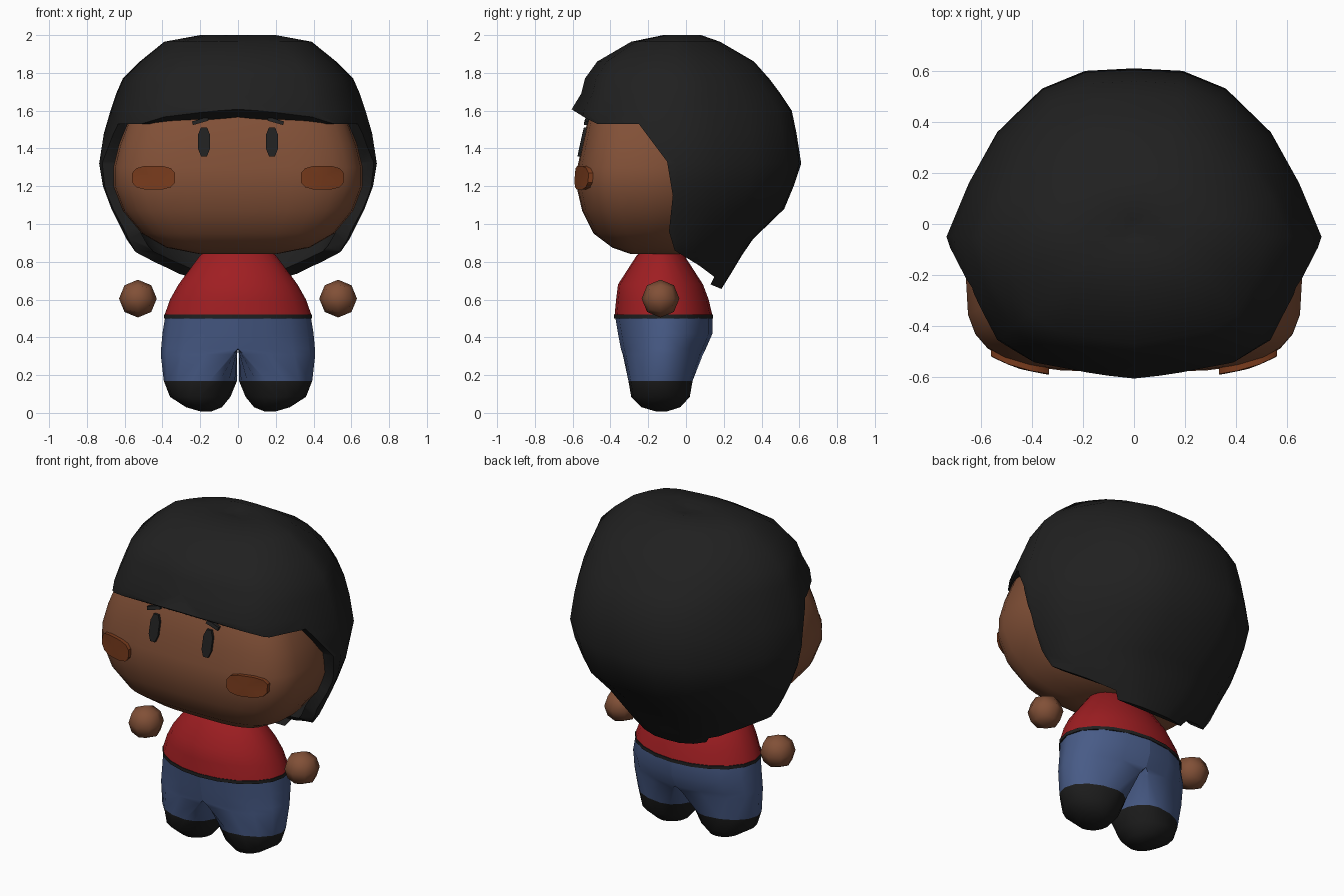
import bpy, bmesh, math
from mathutils import Vector
from mathutils.bvhtree import BVHTree

if "Cube" in bpy.data.objects:
    bpy.data.objects.remove(bpy.data.objects["Cube"])


def material(name, rgb):
    m = bpy.data.materials.new(name)
    m.diffuse_color = (*rgb, 1)
    m.use_nodes = True
    m.node_tree.nodes["Principled BSDF"].inputs["Base Color"].default_value = m.diffuse_color
    return m


BLACK = material("hair black", (0.0145, 0.0145, 0.0145))
SHOE = material("shoe black", (0.012, 0.012, 0.012))
SKIN = material("brown skin", (0.22, 0.08, 0.038))
BLUSH = material("cheek blush", (0.19, 0.044, 0.012))
RED = material("shirt red", (0.35, 0.013, 0.016))
BLUE = material("trouser blue", (0.064, 0.104, 0.24))


def smooth(ob, angle):
    bpy.ops.object.select_all(action='DESELECT')
    ob.select_set(True)
    bpy.context.view_layer.objects.active = ob
    bpy.ops.object.shade_smooth_by_angle(angle=math.radians(angle))


def finish(bm, name, mats, angle=45):
    bmesh.ops.recalc_face_normals(bm, faces=bm.faces[:])
    me = bpy.data.meshes.new(name)
    bm.to_mesh(me)
    bm.free()
    ob = bpy.data.objects.new(name, me)
    bpy.context.collection.objects.link(ob)
    for m in mats:
        me.materials.append(m)
    smooth(ob, angle)
    return ob


def loft(rings):
    """Skin a list of equal-length point rings and close both ends."""
    bm = bmesh.new()
    rows = [[bm.verts.new(p) for p in r] for r in rings]
    n = len(rows[0])
    for a, b in zip(rows, rows[1:]):
        for i in range(n):
            bm.faces.new((a[i], a[(i + 1) % n], b[(i + 1) % n], b[i]))
    for r in (rows[0], rows[-1]):
        c = bm.verts.new(sum((v.co for v in r), Vector()) / n)
        for i in range(n):
            bm.faces.new((r[i], r[(i + 1) % n], c))
    return bm


def spow(v, e):
    return math.copysign(abs(v) ** (2 / e), v)


def ring(z, w, y0, y1, yc=None, n=20, ef=2.0, eb=2.0):
    """Rounded cross-section with separate front and back curvature."""
    yc = (y0 + y1) / 2 if yc is None else yc
    pts = []
    for i in range(n):
        a = 2 * math.pi * i / n
        c, s = math.cos(a), math.sin(a)
        e, d = (eb, y1 - yc) if s > 0 else (ef, yc - y0)
        pts.append(Vector((spow(c, e) * w, spow(s, e) * d + yc, z)))
    return pts


# Head: broad and flat-fronted
head_rows = [(0.84, 0.20, -0.29, 0.00), (0.875, 0.38, -0.39, 0.10), (0.95, 0.51, -0.49, 0.20),
             (1.07, 0.61, -0.55, 0.32), (1.20, 0.66, -0.58, 0.40), (1.30, 0.66, -0.575, 0.42),
             (1.42, 0.63, -0.55, 0.42), (1.55, 0.58, -0.52, 0.40), (1.72, 0.46, -0.42, 0.30),
             (1.85, 0.25, -0.28, 0.12)]
bm = loft([ring(z, w, a, b, -0.19, 28, 3.5, 2.0) for z, w, a, b in head_rows])
bmesh.ops.recalc_face_normals(bm, faces=bm.faces[:])
head_tree = BVHTree.FromBMesh(bm)
finish(bm, "head", [SKIN], 60)

# Hair: full shell, with the face opening and hem cut away
hair_rows = [(1.985, 0.04, -0.06, 0.02), (2.00, 0.20, -0.12, 0.08), (1.965, 0.39, -0.29, 0.18),
             (1.86, 0.52, -0.47, 0.36), (1.77, 0.61, -0.535, 0.44), (1.69, 0.645, -0.555, 0.50),
             (1.60, 0.675, -0.61, 0.56), (1.48, 0.71, -0.60, 0.585), (1.32, 0.735, -0.58, 0.61),
             (1.20, 0.715, -0.56, 0.57), (1.08, 0.67, -0.52, 0.52), (0.92, 0.59, -0.45, 0.355),
             (0.84, 0.535, -0.40, 0.30), (0.74, 0.43, -0.35, 0.24), (0.66, 0.33, -0.3, 0.19),
             (0.60, 0.26, -0.25, 0.15)]
half = [(0, 1), (0.26, 0.985), (0.49, 0.88), (0.73, 0.62), (0.88, 0.32), (1, 0),
        (0.90, -0.41), (0.77, -0.73), (0.575, -0.88), (0.27, -0.95), (0, -1)]
outline = half + [(-x, y) for x, y in half[-2:0:-1]]
YC = -0.05
hair = finish(loft([[Vector((x * w, YC + y * (b - YC if y > 0 else YC - a), z)) for x, y in outline]
                    for z, w, a, b in hair_rows]), "hair", [BLACK])
opening = [(-0.9, 1.66), (-0.61, 1.61), (-0.53, 1.56), (-0.47, 1.53), (-0.25, 1.53), (-0.10, 1.33),
           (-0.07, 1.15), (-0.09, 0.96), (-0.06, 0.86), (0.07, 0.78), (0.15, 0.72), (0.13, 0.68),
           (0.19, 0.655), (0.4, 0.6), (0.4, 0.4), (-0.9, 0.4)]
bm = bmesh.new()
face = bm.faces.new([bm.verts.new((-1, y, z)) for y, z in opening])
ext = bmesh.ops.extrude_face_region(bm, geom=[face])
bmesh.ops.translate(bm, vec=(2, 0, 0),
                    verts=[g for g in ext['geom'] if isinstance(g, bmesh.types.BMVert)])
cutter = finish(bm, "hair_cutter", [BLACK])
cutter.hide_render = True
shell = hair.modifiers.new("shell", 'SOLIDIFY')
shell.thickness, shell.offset = 0.07, -1
cut = hair.modifiers.new("opening", 'BOOLEAN')
cut.operation, cut.solver, cut.object = 'DIFFERENCE', 'EXACT', cutter
bpy.context.view_layer.objects.active = hair
for name in ("shell", "opening"):
    bpy.ops.object.modifier_apply(modifier=name)
bpy.data.objects.remove(cutter)
smooth(hair, 45)


def face_patch(name, mat, cx, cz, hw, hh, tilt, out, n=8, e=2.0):
    """Thin polygonal patch wrapped on the front of the head."""
    def hit(x, z, off):
        p = head_tree.ray_cast(Vector((x, -2, z)), Vector((0, 1, 0)))[0]
        return Vector((x, p.y - off, z))
    rings = []
    k = spow(math.cos(math.pi / n), e)
    for off in (-0.02, out):
        r = []
        for i in range(n):
            a = 2 * math.pi * (i + 0.5) / n
            u, v = spow(math.cos(a), e) / k * hw, spow(math.sin(a), e) / k * hh
            r.append(hit(cx + u * math.cos(tilt) - v * math.sin(tilt),
                         cz + u * math.sin(tilt) + v * math.cos(tilt), off))
        rings.append(r)
    bm = loft(rings)
    bm.verts.ensure_lookup_table()
    bm.verts[-1].co = hit(cx, cz, out)
    finish(bm, name, [mat], 40)


for s, side in ((1, "left"), (-1, "right")):
    # Facial details
    face_patch(side + "_eye", BLACK, s * 0.18, 1.435, 0.031, 0.077, 0, 0.015, e=2.6)
    face_patch(side + "_brow", BLACK, s * 0.20, 1.545, 0.043, 0.010, -s * 0.28, 0.02, n=4)
    face_patch(side + "_cheek", BLUSH, s * 0.447, 1.245, 0.114, 0.063, 0, 0.024, n=12, e=2.8)

    # Hands: rounded cubes
    bm = bmesh.new()
    bmesh.ops.create_cube(bm, size=2)
    bmesh.ops.subdivide_edges(bm, edges=bm.edges[:], cuts=1, use_grid_fill=True)
    for v in bm.verts:
        v.co = v.co.normalized() * 0.1 + Vector((s * 0.53, -0.135, 0.605))
    finish(bm, side + "_hand", [SKIN], 60)

    # Legs: half of the hips at the top, gradually rounding into the shoe
    leg_rows = [(0.51, 0.20, 0.185, -0.375, 0.14, 1), (0.42, 0.20, 0.20, -0.36, 0.14, 1),
                (0.34, 0.203, 0.204, -0.345, 0.105, 1), (0.31, 0.207, 0.202, -0.335, 0.09, 0.85),
                (0.17, 0.20, 0.193, -0.305, 0.035, 0.25), (0.085, 0.20, 0.16, -0.29, 0.02, 0),
                (0.03, 0.18, 0.095, -0.235, -0.03, 0), (0.008, 0.17, 0.03, -0.16, -0.10, 0)]
    rings = []
    for z, cx, rx, y0, y1, hip in leg_rows:
        r = []
        for i in range(16):
            a = 2 * math.pi * i / 16
            c = math.cos(a)
            x = hip * max(c, 0) * (cx + rx) + (1 - hip) * (cx + rx * c)
            if hip < 1:
                x = max(x, 0.005)
            r.append(Vector((s * x, (y0 + y1) / 2 + (y1 - y0) / 2 * math.sin(a), z)))
        rings.append(r)
    bm = loft(rings)
    for f in bm.faces:
        f.material_index = int(f.calc_center_median().z < 0.168)
    finish(bm, side + "_leg", [BLUE, SHOE], 50)

# Shirt and the dark waistband under it
shirt_rows = [(0.87, 0.15, -0.22, -0.04), (0.835, 0.20, -0.26, -0.01), (0.68, 0.315, -0.36, 0.09),
              (0.60, 0.36, -0.37, 0.12), (0.515, 0.39, -0.378, 0.14)]
finish(loft([ring(*r, n=20) for r in shirt_rows]), "shirt", [RED], 50)
band_rows = [(0.52, 0.392, -0.381, 0.143), (0.50, 0.392, -0.381, 0.143)]
finish(loft([ring(*r, n=20) for r in band_rows]), "waistband", [BLACK], 50)
